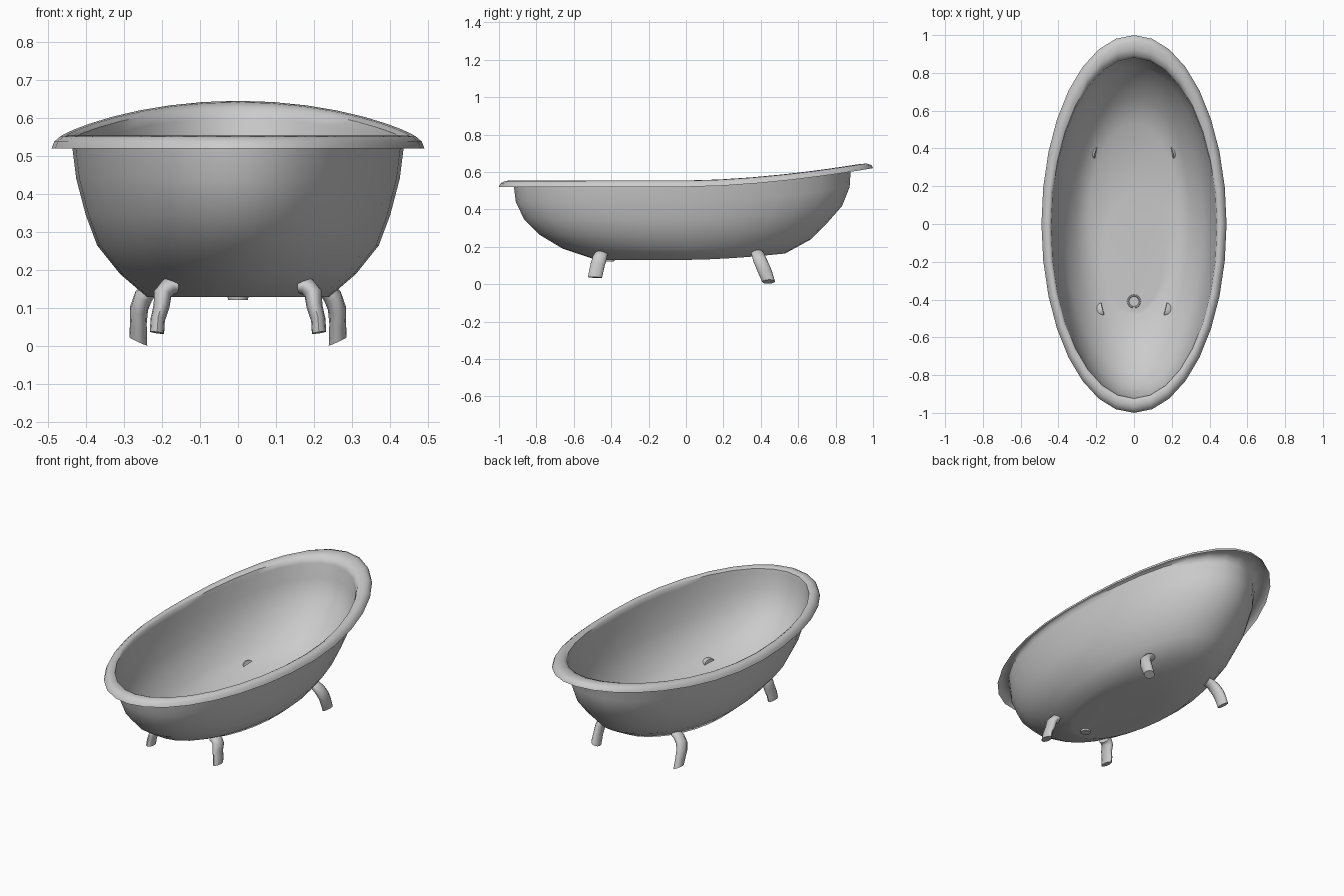
import bpy, bmesh, math
from mathutils import Vector

if "Cube" in bpy.data.objects:
    bpy.data.objects.remove(bpy.data.objects["Cube"])

SEG = 32

def lift(y):
    # the back end of the tub sweeps upward
    return 0.1 * max(y, 0) ** 1.7

def loft(name, rings, caps=(False, False), angle=50):
    bm = bmesh.new()
    loops = [[bm.verts.new(p) for p in ring] for ring in rings]
    for a, b in zip(loops, loops[1:]):
        n = len(a)
        for i in range(n):
            j = (i + 1) % n
            bm.faces.new((a[i], a[j], b[j], b[i]))
    if caps[0]:
        bm.faces.new(loops[0])
    if caps[1]:
        bm.faces.new(loops[-1])
    bmesh.ops.recalc_face_normals(bm, faces=bm.faces)
    mesh = bpy.data.meshes.new(name)
    bm.to_mesh(mesh)
    bm.free()
    obj = bpy.data.objects.new(name, mesh)
    bpy.context.collection.objects.link(obj)
    bpy.ops.object.select_all(action='DESELECT')
    obj.select_set(True)
    bpy.context.view_layer.objects.active = obj
    bpy.ops.object.shade_smooth_by_angle(angle=math.radians(angle))
    return obj

def oval(a, front, back, z):
    # half width, front reach, back reach, height
    c, b = (back - front) / 2, (back + front) / 2
    pts = []
    for i in range(SEG):
        t = 2 * math.pi * i / SEG
        y = c + b * math.sin(t)
        pts.append((a * math.cos(t), y, z + lift(y)))
    return pts

# Tub: rolled rim, bowl wall, and floor running into the drain opening
profile = [
    (0.490, 1.000, 1.000, 0.520), (0.483, 0.992, 0.992, 0.538),
    (0.468, 0.970, 0.965, 0.551), (0.452, 0.942, 0.925, 0.554),
    (0.439, 0.924, 0.892, 0.546), (0.435, 0.920, 0.880, 0.520),
    (0.425, 0.910, 0.875, 0.440), (0.400, 0.865, 0.835, 0.345),
    (0.370, 0.785, 0.755, 0.265), (0.310, 0.660, 0.670, 0.190),
    (0.240, 0.480, 0.530, 0.130), (0.160, 0.462, 0.150, 0.130),
    (0.032, 0.442, -0.378, 0.130),
]
loft("tub", [oval(*p) for p in profile])

# Drain: small recessed cup with a thin lip
loft("drain", [oval(r, 0.41 + r, -0.41 + r, z) for r, z in
               [(0.036, 0.130), (0.034, 0.133), (0.028, 0.132), (0.026, 0.122)]],
     caps=(False, True), angle=35)

# Feet: curved tubes swept from the bowl down and outward
def foot(name, path, side, end_dir, sides=12):
    pts = [Vector(p[:3]) for p in path]
    rings = []
    for i, p in enumerate(pts):
        if i == len(pts) - 1:
            tan = Vector(end_dir)
        else:
            tan = pts[i + 1] - pts[max(i - 1, 0)]
        tan.normalize()
        u = (Vector((0, 1, 0)) - tan * tan.y).normalized()
        v = tan.cross(u)
        w, t = path[i][3:]
        ring = []
        for k in range(sides):
            ang = 2 * math.pi * k / sides
            q = p + u * w * math.cos(ang) + v * t * math.sin(ang)
            ring.append((q.x * side, q.y, q.z))
        rings.append(ring)
    loft(name, rings, caps=(True, True))

# x, y, z, half width, half thickness
front_path = [(0.165, -0.450, 0.158, 0.034, 0.020), (0.183, -0.455, 0.156, 0.036, 0.024),
              (0.198, -0.462, 0.138, 0.038, 0.024), (0.201, -0.472, 0.105, 0.038, 0.021),
              (0.211, -0.480, 0.070, 0.038, 0.019), (0.213, -0.487, 0.036, 0.038, 0.019)]
back_path = [(0.200, 0.378, 0.168, 0.032, 0.020), (0.225, 0.385, 0.158, 0.034, 0.022),
             (0.248, 0.394, 0.132, 0.036, 0.025), (0.260, 0.408, 0.100, 0.036, 0.024),
             (0.262, 0.425, 0.060, 0.036, 0.022), (0.262, 0.442, 0.013, 0.034, 0.026)]
for label, side in (("right", 1), ("left", -1)):
    foot("front_foot_" + label, front_path, side, (0.15, -0.05, -0.98))
    foot("back_foot_" + label, back_path, side, (0.42, 0.05, -0.9))
